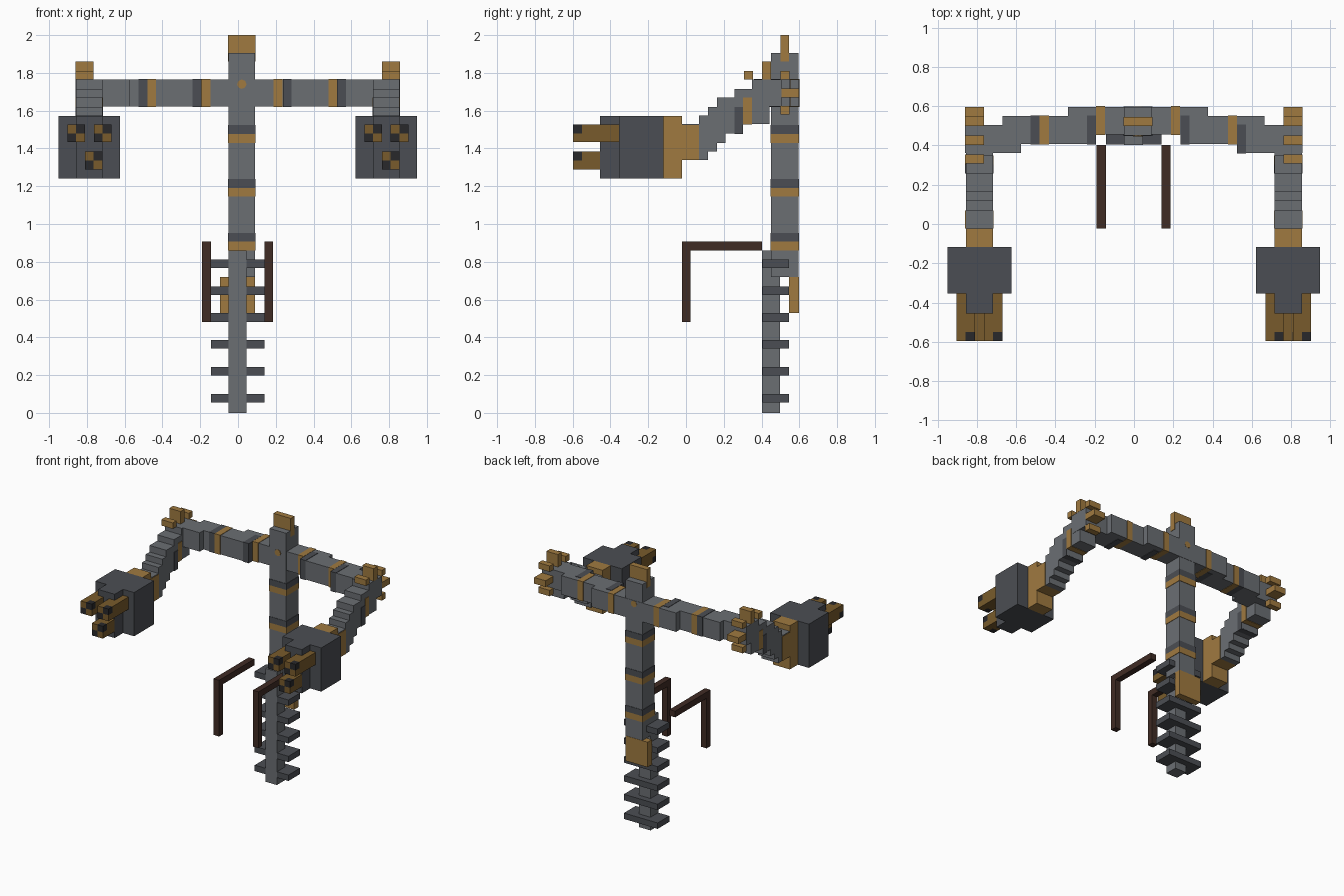
import bpy, bmesh

cube = bpy.data.objects.get("Cube")
if cube:
    bpy.data.objects.remove(cube, do_unlink=True)


def material(name, rgb):
    m = bpy.data.materials.new(name)
    m.use_nodes = True
    m.diffuse_color = (*rgb, 1)
    m.node_tree.nodes["Principled BSDF"].inputs["Base Color"].default_value = (*rgb, 1)
    return m


GREY = material("steel grey", (.145, .156, .171))
DARK = material("dark steel", (.071, .076, .087))
BRASS = material("brass", (.35, .195, .051))
BRONZE = material("dark bronze", (.19, .105, .025))
WOOD = material("dark wood", (.051, .025, .018))
BLACK = material("black", (.022, .022, .024))


def boxes(name, mat, *spans):
    """One object from boxes given as (x range, y range, z range)."""
    bm = bmesh.new()
    for span in spans:
        res = bmesh.ops.create_cube(bm, size=1)
        for v in res["verts"]:
            for i, (a, b) in enumerate(span):
                v.co[i] = (a + b) / 2 + v.co[i] * (b - a)
    mesh = bpy.data.meshes.new(name)
    bm.to_mesh(mesh)
    bm.free()
    mesh.materials.append(mat)
    ob = bpy.data.objects.new(name, mesh)
    bpy.context.collection.objects.link(ob)
    return ob


V = .0465   # one block
E = .003    # how far painted bands stand proud


def grow(r):
    return (r[0] - E, r[1] + E)


# Upright column with bands and finial
COL_X, COL_Y = (-.05, .09), (.45, .595)
boxes("column", GREY, (COL_X, COL_Y, (.72, 1.905)))
for z in (.86, 1.145, 1.43):
    boxes("column_brass_band", BRASS, (grow(COL_X), grow(COL_Y), (z, z + V)))
    boxes("column_dark_band", DARK, (grow(COL_X), grow(COL_Y), (z + V, z + 2 * V)))
boxes("finial", BRASS, (grow(COL_X), (.5, .545), (1.86, 2)))
bpy.ops.mesh.primitive_cylinder_add(vertices=8, radius=.025, depth=.153,
                                    location=(.02, .5225, 1.74), rotation=(1.5708, 0, 0))
rivet = bpy.context.object
rivet.name = "rivet"
rivet.data.materials.append(BRASS)

# Lower spine with ribs and back plate
boxes("lower_spine", GREY, ((-.05, .045), (.402, .497), (0, .86)))
boxes("ribs", DARK, *[((-.143, .14), (.405, .545), (.055 + i * .1425, .1 + i * .1425))
                      for i in range(6)])
boxes("back_plate", BRASS, ((-.095, .09), (.545, .597), (.53, .72)))

# Handle rails
for x in (-.19, .14):
    boxes("handle", WOOD, ((x, x + V), (-.022, .402), (.86, .907)),
          ((x, x + V), (-.022, .024), (.48, .86)))

# Crossbar
BAR_Z = (1.622, 1.765)
boxes("crossbar_middle", GREY, ((-.335, .378), (.455, .597), BAR_Z))
boxes("crossbar_wing", GREY,
      ((-.67, -.24), (.408, .55), BAR_Z), ((.237, .665), (.408, .55), BAR_Z))
boxes("crossbar_tip", GREY,
      ((-.86, -.575), (.362, .505), BAR_Z), ((.525, .857), (.362, .505), BAR_Z))
for x, y, mat in ((-.193, .455, BRASS), (-.24, .408, DARK), (-.48, .408, BRASS),
                  (-.526, .408, DARK), (.188, .455, BRASS), (.237, .408, DARK),
                  (.478, .408, BRASS), (.525, .362, DARK)):
    boxes("crossbar_band", mat, ((x, x + V), grow((y, y + .142)), grow(BAR_Z)))

# Arms, heads and prongs on both sides
ARM_STEPS = ((1.34, 1.575), (1.385, 1.62), (1.43, 1.67), (1.48, 1.67),
             (1.48, 1.715), (1.53, 1.715), (1.53, 1.765), (1.53, 1.765))
PRONGS = ((.403, .45, 1.765, 1.86), (.308, .355, 1.765, 1.81), (.5, .547, 1.765, 1.81),
          (.505, .597, 1.67, 1.717), (.5, .547, 1.58, 1.625))
for side, c in (("right", -.787), ("left", .785)):
    s = -1 if c < 0 else 1
    arm_x = (c - 1.5 * V, c + 1.5 * V)
    steps = [(arm_x, (.07 + i * V, .07 + (i + 1) * V), z) for i, z in enumerate(ARM_STEPS)]
    boxes(side + "_arm", GREY, *steps, (arm_x, (-.022, .07), (1.48, 1.53)))
    boxes(side + "_arm_dark_band", DARK, (grow(arm_x), (.256, .302), (1.477, 1.62)))
    boxes(side + "_arm_brass_band", BRASS, (grow(arm_x), (.302, .349), (1.527, 1.67)))
    boxes(side + "_neck", BRASS, (arm_x, (-.118, -.022), (1.24, 1.572)),
          (grow(arm_x), (-.022, .07), (1.34, 1.525)))
    boxes(side + "_head", DARK,
          ((c - 3.5 * V, c + 3.5 * V), (-.355, -.118), (1.24, 1.572)),
          (arm_x, (-.455, -.355), (1.24, 1.572)))
    outer = s * (abs(c) + 1.5 * V)
    px = sorted((outer + s * E, outer - s * 2 * V))
    boxes(side + "_prongs", BRASS, *[(px, (y0, y1), (z0, z1)) for y0, y1, z0, z1 in PRONGS])
    # Barrels: square tubes with chequered tips
    for dx, z in ((-.07, 1.48), (.07, 1.48), (.023, 1.336)):
        x = c + dx
        boxes(side + "_barrel", BRONZE, ((x - V, x + V), (-.55, -.355), (z - V, z + V)),
              ((x - V, x), (-.597, -.55), (z, z + V)),
              ((x, x + V), (-.597, -.55), (z - V, z)))
        boxes(side + "_barrel_tip", BLACK, ((x, x + V), (-.597, -.55), (z, z + V)),
              ((x - V, x), (-.597, -.55), (z - V, z)))
